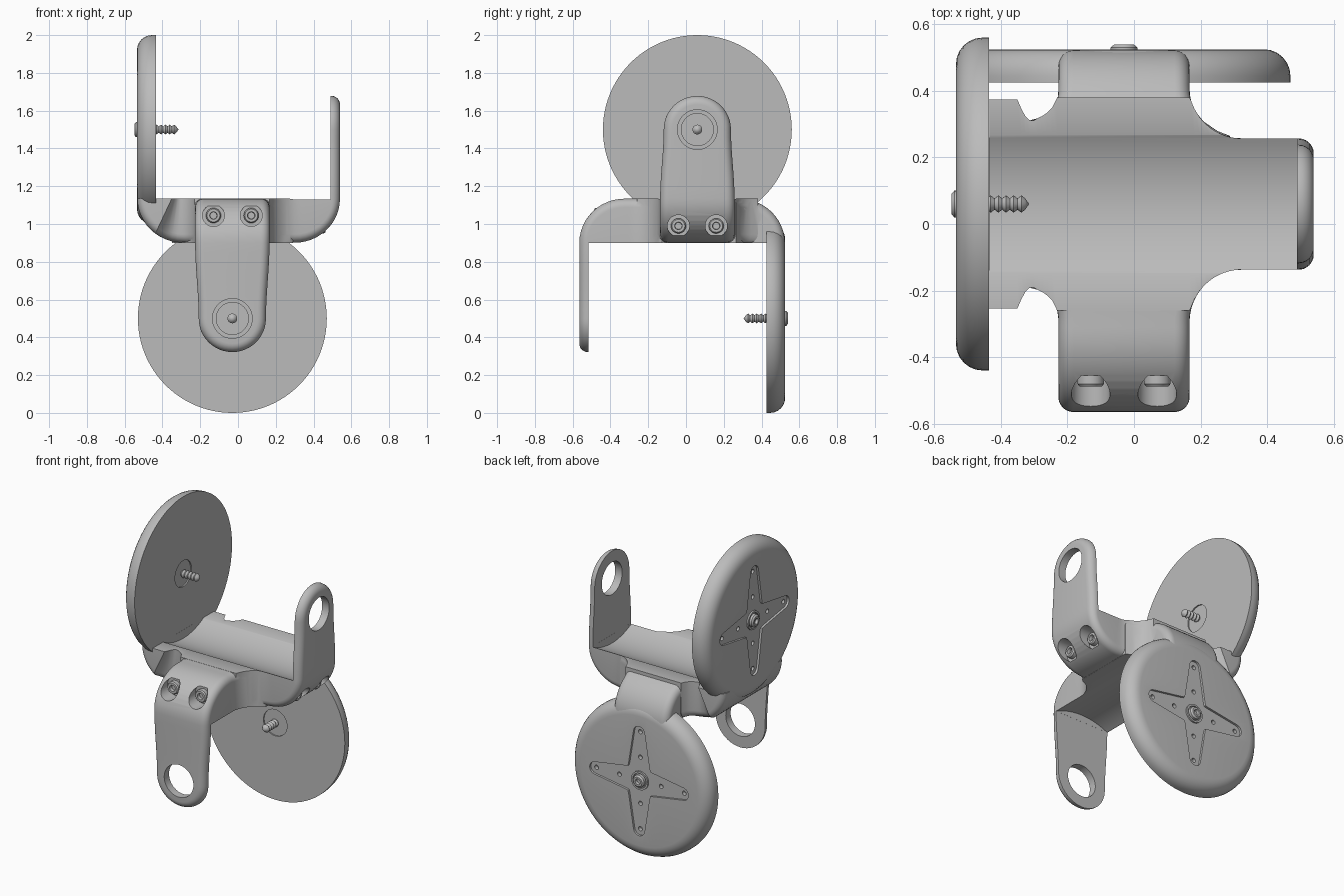
import bpy, bmesh
from math import sin, cos, pi, sqrt, radians
from mathutils import Matrix, Vector

cube = bpy.data.objects.get("Cube")
if cube:
    bpy.data.objects.remove(cube, do_unlink=True)

grey = bpy.data.materials.new("light grey plastic")
grey.use_nodes = True
grey.diffuse_color = (0.5, 0.5, 0.5, 1)
grey.node_tree.nodes["Principled BSDF"].inputs["Base Color"].default_value = (0.5, 0.5, 0.5, 1)

# Bracket space: u runs from disc (-) to arm (+), v is sideways, h points to the arm tip
MID = 1.0175
UPPER = Matrix.Translation((0, 0.06, MID))
LOWER = Matrix.Translation((-0.03, 0, MID)) @ Matrix(
    ((0, -1, 0, 0), (-1, 0, 0, 0), (0, 0, -1, 0), (0, 0, 0, 1)))
INNER = 0.1175       # inner face of the cross bar
HALF = 0.197         # half width of the cross bar
TIP = 0.178          # radius of the arm tip
EDGE = 0.045         # rounding of outer edges
LEVELS = [pi / 2 * i / 6 for i in range(7)]


def finish(bm, name, place):
    bmesh.ops.remove_doubles(bm, verts=bm.verts, dist=1e-5)
    bmesh.ops.dissolve_degenerate(bm, edges=bm.edges, dist=1e-6)
    bmesh.ops.recalc_face_normals(bm, faces=bm.faces)
    bm.transform(place)
    mesh = bpy.data.meshes.new(name)
    bm.to_mesh(mesh)
    bm.free()
    mesh.materials.append(grey)
    obj = bpy.data.objects.new(name, mesh)
    bpy.context.collection.objects.link(obj)
    return obj


def select_only(obj):
    for other in bpy.context.selected_objects:
        other.select_set(False)
    obj.select_set(True)
    bpy.context.view_layer.objects.active = obj


def boolean(target, tool, operation="DIFFERENCE"):
    tool.hide_render = True
    mod = target.modifiers.new("cut", "BOOLEAN")
    mod.operation, mod.solver, mod.object = operation, "EXACT", tool
    select_only(target)
    bpy.ops.object.modifier_apply(modifier=mod.name)
    bpy.data.objects.remove(tool, do_unlink=True)


def smooth(obj):
    select_only(obj)
    bpy.ops.object.shade_smooth_by_angle(angle=radians(30))


def lathe(name, place, profile, v, h, steps=48):
    """Spin (radius, u) points around an axis parallel to u."""
    bm = bmesh.new()
    pts = [bm.verts.new((u, v, h + r)) for r, u in profile]
    edges = [bm.edges.new(p) for p in zip(pts, pts[1:])]
    bmesh.ops.spin(bm, geom=pts + edges, cent=(0, v, h), axis=(1, 0, 0),
                   angle=2 * pi, steps=steps)
    return finish(bm, name, place)


def rod(place, r, u0, u1, v, h, steps=48):
    return lathe("cutter", place, [(0, u0), (r, u0), (r, u1), (0, u1)], v, h, steps)


def width(u, lo, hi, flare):
    """Half width of the bar, with fillets beside the crossing bar."""
    d = max(u - hi, lo - u, 0)
    w, r = HALF, 0.16
    if d < r:
        w = min(0.32, HALF + r - sqrt(r * r - (r - d) ** 2))
    if flare and u < lo:
        w = max(w, 0.36 - sqrt(0.11 ** 2 - min(0.1, abs(u + 0.33)) ** 2))
    return w


def bracket(name, place, arm, disc, hc, lo, hi, flare):
    """Loft a U-shaped bracket: rounded tip, arm, bend, bar, bend to the disc."""
    rows = []

    def section(p, q, w):
        p, q = Vector(p), Vector(q)
        out = (q - p).normalized()
        row = [(w, p)]
        for a in LEVELS:
            row.append((w - EDGE * (1 - cos(a)), q - out * EDGE * (1 - sin(a))))
        rows.append([(x, k.x, k.y) for x, k in row])

    for i in range(12, 0, -1):
        t = pi / 2 * i / 12
        row = [(TIP * cos(t), arm - 0.05, hc + TIP * sin(t))]
        for a in LEVELS:
            r = TIP - EDGE * (1 - cos(a))
            row.append((r * cos(t), arm - EDGE * (1 - sin(a)), hc + r * sin(t)))
        rows.append(row)
    for i in range(9):
        k = i / 8
        h = hc + (INNER - hc) * k
        section((arm - 0.05, h), (arm, h), TIP + (HALF - TIP) * k * k * (3 - 2 * k))
    for i in range(1, 13):
        t = pi / 2 * i / 12
        u = arm - 0.24 + 0.24 * cos(t)
        section((arm - 0.05 - 0.19 * i / 12, INNER), (u, INNER - 0.234 * sin(t)),
                width(u, lo, hi, flare))
    start, end = arm - 0.24, disc + 0.245
    for i in range(1, 41):
        u = start + (end - start) * i / 40
        section((u, INNER), (u, INNER - 0.234), width(u, lo, hi, flare))
    for i in range(1, 13):
        t = pi / 2 * i / 12
        u = end - 0.243 * sin(t)
        section((end - 0.145 * i / 12, INNER), (u, INNER - 0.234 * cos(t)),
                width(u, lo, hi, flare))

    bm = bmesh.new()
    loops = []
    for row in rows:
        full = row + [(-w, u, h) for w, u, h in reversed(row)]
        loops.append([bm.verts.new((u, w, h)) for w, u, h in full])
    # Close the tip with a collapsed row on the centre line
    tip = [(arm - 0.05, TIP)] + [
        (arm - EDGE * (1 - sin(a)), TIP - EDGE * (1 - cos(a))) for a in LEVELS]
    tip += tip[::-1]
    loops.insert(0, [bm.verts.new((u, 0, hc + r)) for u, r in tip])
    n = len(tip)
    for a, b in zip(loops, loops[1:]):
        for i in range(n):
            j = (i + 1) % n
            bm.faces.new((a[i], a[j], b[j], b[i]))
    bm.faces.new(loops[-1])
    return finish(bm, name, place)


def star_cutter(place, disc, hc):
    """Four-pointed recess with rounded tips."""
    bm = bmesh.new()
    pts = []
    for k in range(4):
        turn = Matrix.Rotation(k * pi / 2, 2)
        arm_pts = [(0.1, -0.075)]
        arm_pts += [(0.315 + 0.04 * cos(a), 0.04 * sin(a))
                    for a in [radians(-80 + 20 * i) for i in range(9)]]
        arm_pts += [(0.1, 0.075), (0.08, 0.08)]
        pts += [turn @ Vector(p) for p in arm_pts]
    face = bm.faces.new([bm.verts.new((disc - 0.05, p.x, hc + p.y)) for p in pts])
    ext = bmesh.ops.extrude_face_region(bm, geom=[face])
    verts = [e for e in ext["geom"] if isinstance(e, bmesh.types.BMVert)]
    bmesh.ops.translate(bm, verts=verts, vec=(0.064, 0, 0))
    return finish(bm, "cutter", place)


def end_disc(name, place, disc, hc):
    inner = disc + 0.1
    rim = [(0.42 + 0.08 * cos(a), disc + 0.08 - 0.08 * sin(a)) for a in LEVELS]
    plate = lathe(name + "_disc", place, [(0, inner), (0.5, inner)] + rim + [(0, disc)],
                  0, hc, 96)
    boolean(plate, star_cutter(place, disc, hc))
    boolean(plate, rod(place, 0.085, inner - 0.008, inner + 0.05, 0, hc))
    # Mounting holes along the star
    for k in range(4):
        for dist in (0.15, 0.315):
            boolean(plate, rod(place, 0.014, disc - 0.05, disc + 0.04,
                               dist * cos(k * pi / 2), hc + dist * sin(k * pi / 2), 16))
    smooth(plate)
    # Hub ring, dished screw head and threaded shaft
    hub = [(0.045, disc + 0.02), (0.06, disc + 0.02), (0.06, disc + 0.004),
           (0.048, disc + 0.004), (0.045, disc + 0.02)]
    smooth(lathe(name + "_hub_ring", place, hub, 0, hc, 32))
    head = [(0, disc + 0.02), (0.04, disc + 0.02), (0.04, disc - 0.005),
            (0.03, disc - 0.014), (0.018, disc - 0.014), (0.015, disc + 0.002),
            (0, disc + 0.002)]
    smooth(lathe(name + "_screw_head", place, head, 0, hc, 32))
    thread = [(0, inner - 0.03)]
    thread += [(0.026 if i % 2 else 0.017, inner - 0.03 + 0.0115 * i) for i in range(13)]
    thread += [(0, inner + 0.12)]
    smooth(lathe(name + "_screw_shaft", place, thread, 0, hc, 16))


def cap_screws(name, place, arm):
    for side in (-1, 1):
        u = arm - 0.115
        prof = [(0, u), (0.04, u), (0.04, u + 0.03), (0.034, u + 0.038),
                (0.02, u + 0.038), (0.018, u + 0.018), (0, u + 0.018)]
        smooth(lathe(name + "_cap_screw", place, prof, side * 0.1, -0.0275, 24))


# place, arm face, disc face, tip height, crossing bar limits, flare, channel radius
SPECS = {
    "upper": (UPPER, 0.54, -0.535, 0.4825, -0.23, 0.165, True, 0.42),
    "lower": (LOWER, 0.565, -0.525, 0.5175, -0.26, 0.135, False, 0.445),
}

# Crossed brackets joined into one frame
frame, other = [bracket(n + "_bracket", *s[:7]) for n, s in SPECS.items()]
boolean(frame, other, "UNION")
frame.name = "cross_frame"
for place, arm, disc, hc, lo, hi, flare, channel in SPECS.values():
    # Shallow round channel, arm hole and screw counterbores
    boolean(frame, rod(place, channel, disc + 0.1005, arm - 0.0505, 0, hc, 128))
    boolean(frame, rod(place, 0.105, arm - 0.12, arm + 0.1, 0, hc))
    for side in (-1, 1):
        boolean(frame, rod(place, 0.058, arm - 0.11, arm + 0.1, side * 0.1, -0.0275))
smooth(frame)

for part, (place, arm, disc, hc, *rest) in SPECS.items():
    end_disc(part, place, disc, hc)
    cap_screws(part, place, arm)
